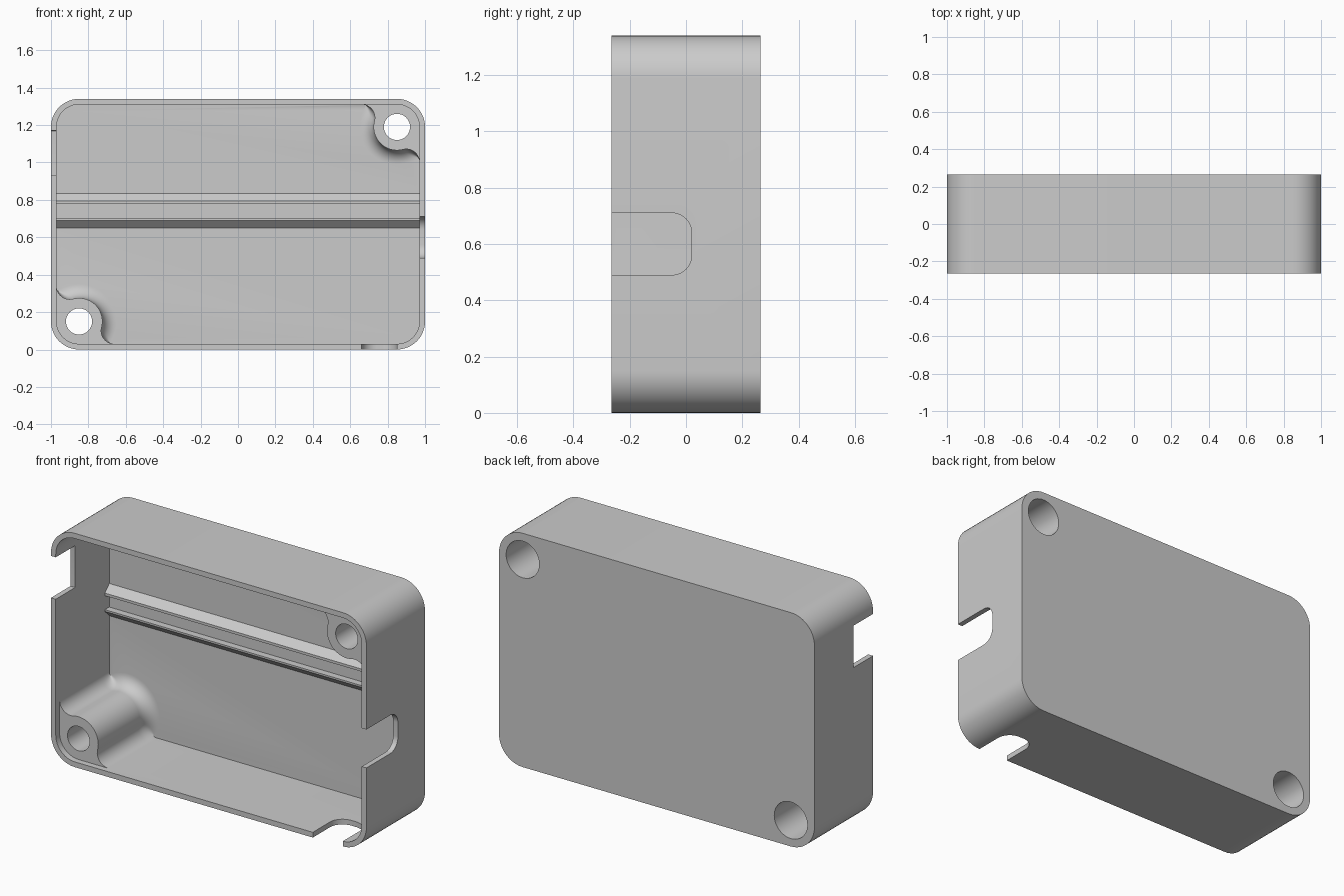
import bpy, bmesh, math

cube = bpy.data.objects.get("Cube")
if cube:
    bpy.data.objects.remove(cube, do_unlink=True)

W, H, D = 1.0, 1.34, 0.265      # half width, height, half depth
WALL, FLOOR, R = 0.03, 0.22, 0.15
BOSS_X, BOSS_Z = W - R, H - R

grey = bpy.data.materials.new("light grey plastic")
grey.use_nodes = True
colour = (0.6, 0.6, 0.6, 1)
grey.diffuse_color = colour
grey.node_tree.nodes["Principled BSDF"].inputs["Base Color"].default_value = colour


def loft(name, rings):
    """Closed solid through rings of equal point count."""
    bm = bmesh.new()
    loops = [[bm.verts.new(p) for p in ring] for ring in rings]
    n = len(loops[0])
    for a, b in zip(loops, loops[1:]):
        for i in range(n):
            j = (i + 1) % n
            bm.faces.new((a[i], a[j], b[j], b[i]))
    bm.faces.new(loops[0][::-1])
    bm.faces.new(loops[-1])
    bmesh.ops.recalc_face_normals(bm, faces=bm.faces)
    mesh = bpy.data.meshes.new(name)
    bm.to_mesh(mesh)
    bm.free()
    mesh.materials.append(grey)
    obj = bpy.data.objects.new(name, mesh)
    bpy.context.collection.objects.link(obj)
    return obj


def prism(name, outline, lo, hi, axis):
    """Extrude a 2D outline along x, y or z."""
    place = {"x": lambda u, v, t: (t, u, v),
             "y": lambda u, v, t: (u, t, v),
             "z": lambda u, v, t: (u, v, t)}[axis]
    return loft(name, [[place(u, v, t) for u, v in outline] for t in (lo, hi)])


def arc(cx, cy, r, a0, a1, n=12):
    return [(cx + r * math.cos(a0 + (a1 - a0) * i / n),
             cy + r * math.sin(a0 + (a1 - a0) * i / n)) for i in range(n + 1)]


def rounded(x0, x1, y0, y1, r):
    q = math.pi / 2
    corners = [(x1 - r, y1 - r), (x0 + r, y1 - r), (x0 + r, y0 + r), (x1 - r, y0 + r)]
    return [p for i, c in enumerate(corners) for p in arc(*c, r, i * q, (i + 1) * q)]


def combine(target, tool, operation):
    mod = target.modifiers.new(tool.name, "BOOLEAN")
    mod.operation, mod.object, mod.solver = operation, tool, "EXACT"
    bpy.context.view_layer.objects.active = target
    bpy.ops.object.modifier_apply(modifier=mod.name)
    bpy.data.objects.remove(tool, do_unlink=True)


def boss_outline(grow):
    """Corner post blended into both walls, around its own centre."""
    r, blend, wall = 0.125 + grow, 0.07 - 0.85 * grow, R - WALL
    fv = wall - blend
    fu = -math.sqrt((r + blend) ** 2 - fv ** 2)
    meet = math.atan2(-fv, -fu)
    half = arc(fu, fv, blend, math.pi / 2, meet)
    half += arc(0, 0, r, math.pi + meet, math.pi * 1.25)[1:]
    back = R - WALL / 2
    return (half + [(v, u) for u, v in half[-2::-1]]
            + [(back, fu)] + arc(0, 0, back, 0, math.pi / 2) + [(fu, back)])


# Hollow box, open at the front
body = prism("enclosure_shell", rounded(-W, W, 0, H, R), -D, D, "y")
cavity = prism("cavity", rounded(-W + WALL, W - WALL, WALL, H - WALL, R - WALL),
               -D - 0.1, FLOOR, "y")
combine(body, cavity, "DIFFERENCE")

# Two screw posts in opposite corners, flared at the floor
FLARE = 0.075
steps = [(-D + 0.035, 0)]
for i in range(9):
    a = math.pi / 2 * i / 8
    steps.append((FLOOR - FLARE + FLARE * math.sin(a), FLARE * (1 - math.cos(a))))
steps.append((FLOOR + 0.02, FLARE))
for s in (1, -1):
    cx, cz = s * BOSS_X, H / 2 + s * (BOSS_Z - H / 2)
    post = loft("screw_post", [[(cx + s * u, y, cz + s * v) for u, v in boss_outline(g)]
                               for y, g in steps])
    combine(body, post, "UNION")
    for r, lo, hi in ((0.07, -D - 0.1, D + 0.1), (0.105, 0.02, D + 0.1)):
        hole = prism("screw_hole", arc(cx, cz, r, 0, math.tau, 48)[:-1], lo, hi, "y")
        combine(body, hole, "DIFFERENCE")

# Pair of bevelled rails on the floor, with a slot between them
tip, root = FLOOR - 0.04, FLOOR + 0.02
for z_slot, z_tip, z_root in ((0.78, 0.795, 0.835), (0.70, 0.69, 0.65)):
    outline = [(root, z_slot), (tip, z_slot), (tip, z_tip), (FLOOR, z_root), (root, z_root)]
    combine(body, prism("rail", outline, -W + 0.015, W - 0.015, "x"), "UNION")

# Cable notches in the left, right and bottom walls
combine(body, prism("left_notch", rounded(-D - 0.3, 0.02, 0.49, 0.71, 0.07),
                    W - 0.05, W + 0.1, "x"), "DIFFERENCE")
combine(body, prism("right_notch", rounded(-D - 0.3, -0.09, 0.93, 1.17, 0.002),
                    -W - 0.1, -W + 0.05, "x"), "DIFFERENCE")
combine(body, prism("bottom_notch", rounded(0.66, 0.85, -D - 0.3, -0.03, 0.08),
                    -0.1, 0.05, "z"), "DIFFERENCE")

# Smooth rounds, crisp edges
bpy.ops.object.select_all(action="DESELECT")
body.select_set(True)
bpy.context.view_layer.objects.active = body
bpy.ops.object.shade_smooth_by_angle(angle=math.radians(30))
